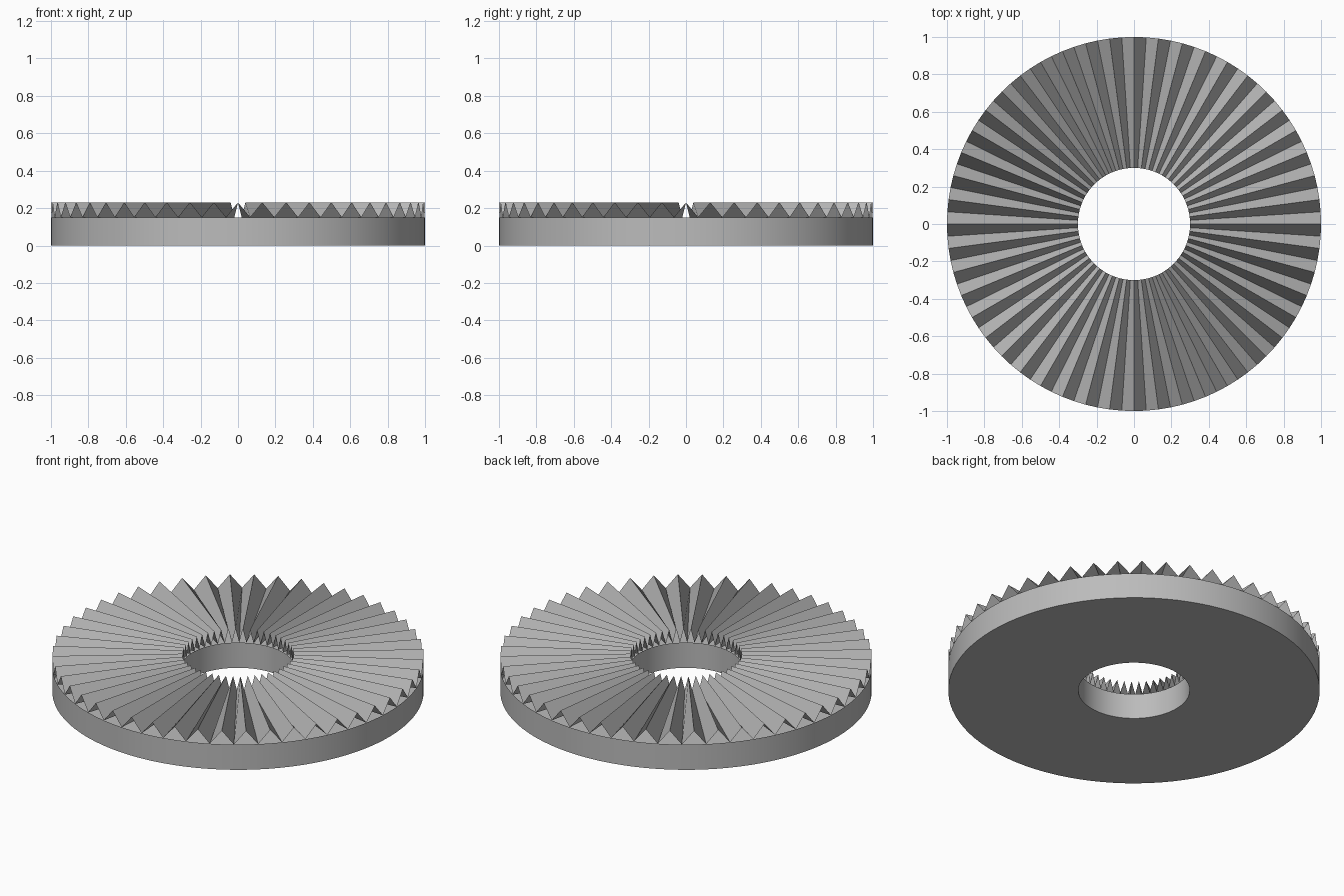
import bpy, bmesh
from math import sin, cos, pi, radians

old = bpy.data.objects.get("Cube")
if old:
    bpy.data.objects.remove(old, do_unlink=True)

TEETH = 48
OUTER, INNER = 1.0, 0.30
BODY, PEAK = 0.15, 0.23
STEPS = TEETH * 2

grey = bpy.data.materials.new("plain_grey")
grey.use_nodes = True
colour = (0.5, 0.5, 0.5, 1)
grey.diffuse_color = colour
grey.node_tree.nodes["Principled BSDF"].inputs["Base Color"].default_value = colour


def ring(bm, radius, height):
    """Circle of vertices; height is a function of the step number."""
    return [bm.verts.new((radius * sin(2 * pi * i / STEPS),
                          radius * cos(2 * pi * i / STEPS), height(i)))
            for i in range(STEPS)]


def bridge(bm, a, b):
    """Quads between two rings."""
    for i in range(STEPS):
        j = (i + 1) % STEPS
        bm.faces.new((a[i], a[j], b[j], b[i]))


def make_object(name, build):
    bm = bmesh.new()
    build(bm)
    mesh = bpy.data.meshes.new(name)
    bm.to_mesh(mesh)
    bm.free()
    mesh.materials.append(grey)
    obj = bpy.data.objects.new(name, mesh)
    bpy.context.collection.objects.link(obj)
    bpy.ops.object.select_all(action="DESELECT")
    obj.select_set(True)
    bpy.context.view_layer.objects.active = obj
    bpy.ops.object.shade_smooth_by_angle(angle=radians(25))


# Ring body: outer wall, underside and bore
def body(bm):
    rings = [ring(bm, r, lambda i, z=z: z) for r, z in
             ((OUTER, BODY), (OUTER, 0), (INNER, 0), (INNER, BODY))]
    for a, b in zip(rings, rings[1:]):
        bridge(bm, a, b)


# Radial teeth: folded sheet with open ends, ridges on even steps
def teeth(bm):
    def fold(i):
        return BODY if i % 2 else PEAK
    bridge(bm, ring(bm, INNER, fold), ring(bm, OUTER, fold))
    for f in bm.faces:
        f.normal_update()
        if f.normal.z < 0:
            f.normal_flip()


make_object("ring_body", body)
make_object("face_teeth", teeth)
